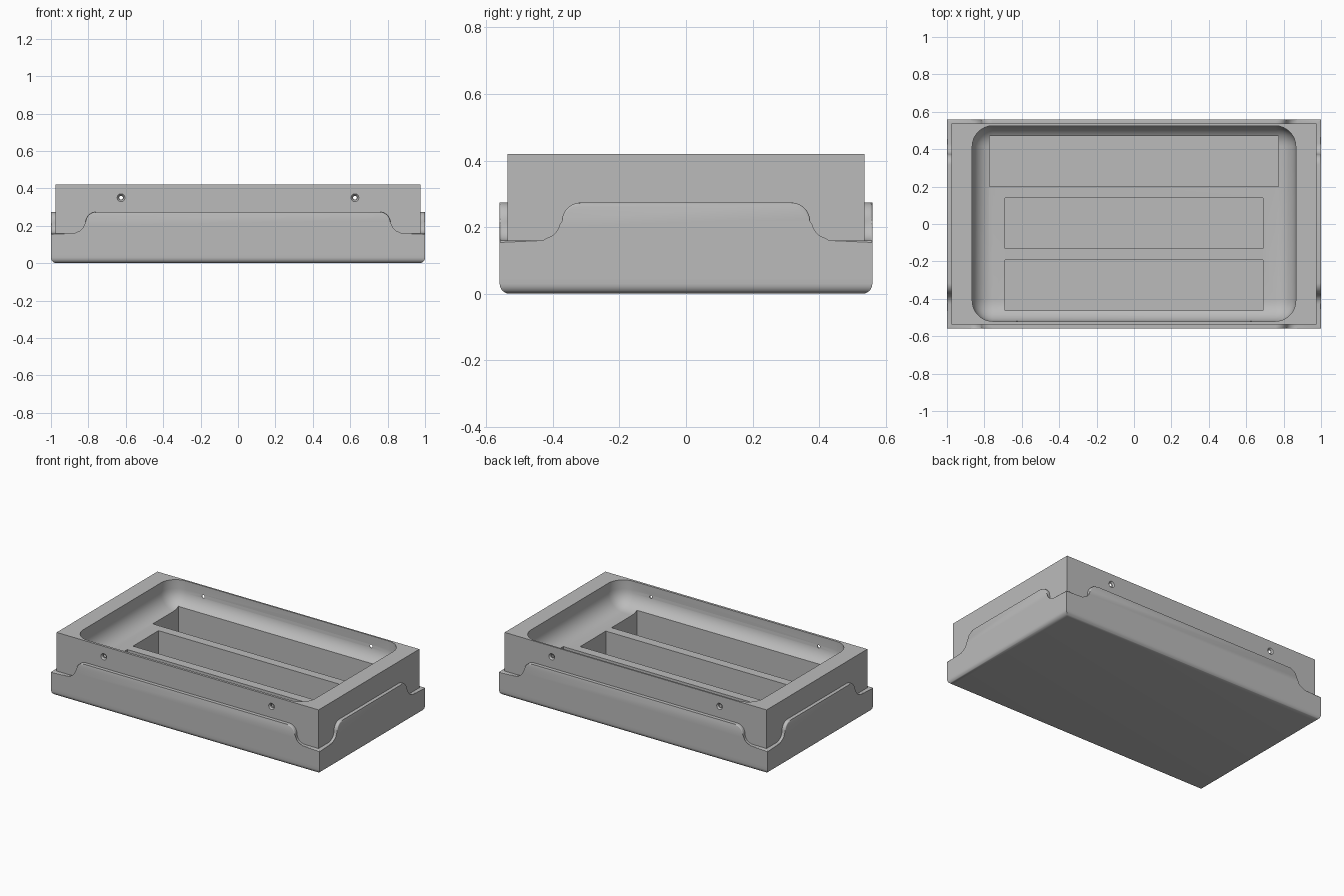
import bpy, bmesh, math
from mathutils import Matrix, Vector

cube = bpy.data.objects.get("Cube")
if cube:
    bpy.data.objects.remove(cube, do_unlink=True)

GREY = (0.5, 0.5, 0.5, 1.0)
grey = bpy.data.materials.new("plain grey")
grey.use_nodes = True
grey.diffuse_color = GREY
grey.node_tree.nodes["Principled BSDF"].inputs["Base Color"].default_value = GREY

X, Y = 1.0, 0.56            # outer half sizes
WALL = 0.024                # skirt thickness
LOW, HIGH, BASE = 0.16, 0.274, 0.05
TOP = 0.42


def make_object(name, bm):
    bmesh.ops.recalc_face_normals(bm, faces=bm.faces)
    mesh = bpy.data.meshes.new(name)
    bm.to_mesh(mesh)
    bm.free()
    mesh.materials.append(grey)
    obj = bpy.data.objects.new(name, mesh)
    bpy.context.collection.objects.link(obj)
    return obj


def activate(obj):
    bpy.ops.object.select_all(action='DESELECT')
    obj.select_set(True)
    bpy.context.view_layer.objects.active = obj


def smooth(obj):
    activate(obj)
    bpy.ops.object.shade_smooth_by_angle(angle=math.radians(35))


def box(name, lo, hi, bevel=0.0, pick=None, segments=8):
    bm = bmesh.new()
    lo, hi = Vector(lo), Vector(hi)
    scale = Matrix.Diagonal((*(hi - lo), 1))
    bmesh.ops.create_cube(bm, size=1, matrix=Matrix.Translation((lo + hi) / 2) @ scale)
    if bevel:
        edges = [e for e in bm.edges if pick(e, lo)]
        bmesh.ops.bevel(bm, geom=edges, offset=bevel, segments=segments,
                        profile=0.5, affect='EDGES', clamp_overlap=True)
    return make_object(name, bm)


def bottom_edge(e, lo):
    return all(abs(v.co.z - lo.z) < 1e-4 for v in e.verts)


def basin_edge(e, lo):
    return any(abs(v.co.z - lo.z) < 1e-4 for v in e.verts)


def cone(name, x, y0, y1, r0, r1):
    """Round cutter lying along y, radius r0 at y0 and r1 at y1."""
    bm = bmesh.new()
    place = Matrix.Translation((x, (y0 + y1) / 2, 0.35)) @ Matrix.Rotation(-math.pi / 2, 4, 'X')
    bmesh.ops.create_cone(bm, cap_ends=True, segments=24, radius1=r0, radius2=r1,
                          depth=y1 - y0, matrix=place)
    return make_object(name, bm)


def cut(obj, cutter):
    cutter.hide_render = True
    mod = obj.modifiers.new("cut", 'BOOLEAN')
    mod.operation, mod.solver, mod.object = 'DIFFERENCE', 'EXACT', cutter
    activate(obj)
    bpy.ops.object.modifier_apply(modifier=mod.name)
    bpy.data.objects.remove(cutter, do_unlink=True)


# Tray body with a rounded basin, three pockets and four screw holes
bx, by = X - WALL, Y - WALL
body = box("tray_body", (-bx, -by, 0.03), (bx, by, TOP))
cut(body, box("basin_cutter", (-0.865, -0.52, 0.25), (0.865, 0.525, 0.8), 0.11, basin_edge))
for half, y0, y1 in [(0.773, 0.2, 0.47), (0.69, -0.132, 0.14), (0.69, -0.463, -0.193)]:
    cut(body, box("pocket_cutter", (-half, y0, 0.06), (half, y1, 0.5)))
for x in (-0.625, 0.625):
    cut(body, cone("hole_cutter", x, -0.7, 0.7, 0.01, 0.01))
    cut(body, cone("front_sink_cutter", x, -by - 0.002, -by + 0.009, 0.023, 0.013))
    cut(body, cone("back_sink_cutter", x, by - 0.009, by + 0.002, 0.013, 0.023))
smooth(body)

# Base plate with a rounded lower edge
base = box("base_plate", (-X, -Y, 0), (X, Y, BASE), 0.03, bottom_edge, 6)
smooth(base)


def skirt_wall(name, half, out, step, turn):
    """Mitred wall whose top edge steps up through two arcs to a raised middle."""
    r = (HIGH - LOW) / 2
    angles = [math.pi / 2 * i / 8 for i in range(9)]
    right = [(half, BASE), (half, LOW)]
    right += [(step + r - r * math.sin(a), LOW + r - r * math.cos(a)) for a in angles]
    right += [(step - r + r * math.cos(a), HIGH - r + r * math.sin(a)) for a in angles[1:]]
    outline = right + [(-u, z) for u, z in reversed(right)]
    inner = half - WALL
    bm = bmesh.new()
    outer_ring = [bm.verts.new((u, -out, z)) for u, z in outline]
    inner_ring = [bm.verts.new((max(-inner, min(inner, u)), WALL - out, z)) for u, z in outline]
    bm.faces.new(outer_ring)
    bm.faces.new(inner_ring[::-1])
    n = len(outline)
    for i in range(n):
        j = (i + 1) % n
        bm.faces.new((outer_ring[i], inner_ring[i], inner_ring[j], outer_ring[j]))
    # Soften the outer upper rim
    rim = [bm.edges.get((outer_ring[i], outer_ring[i + 1])) for i in range(1, n - 2)]
    bmesh.ops.bevel(bm, geom=rim, offset=0.006, segments=3, profile=0.5, affect='EDGES')
    bmesh.ops.rotate(bm, verts=bm.verts, matrix=Matrix.Rotation(turn, 3, 'Z'))
    smooth(make_object(name, bm))


# Skirt around the tray
for i, side in enumerate(["front", "left", "back", "right"]):
    half, out, step = (Y, X, 0.373) if i % 2 else (X, Y, 0.815)
    skirt_wall(side + "_skirt", half, out, step, i * math.pi / 2)
